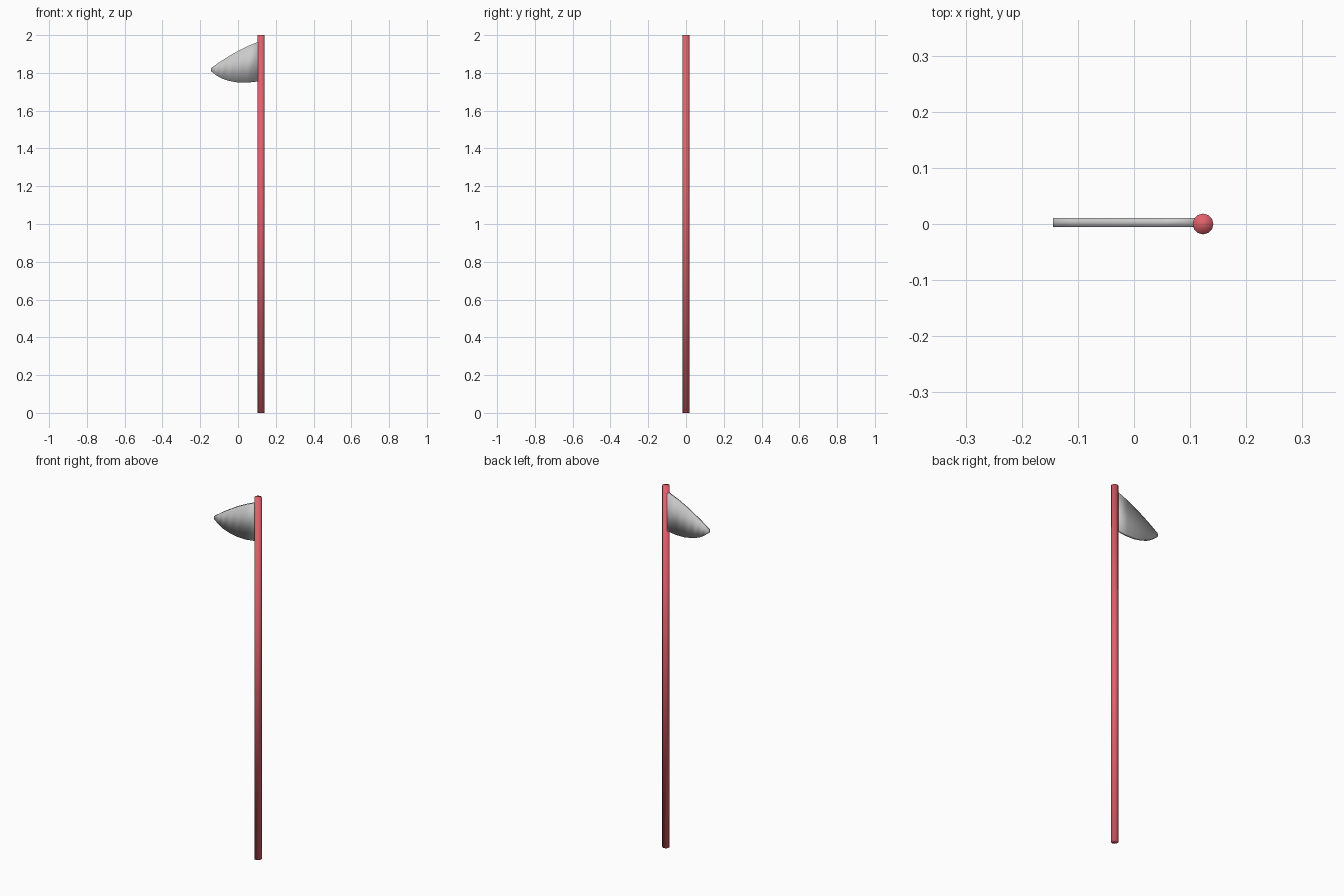
import bpy, bmesh

if "Cube" in bpy.data.objects:
    bpy.data.objects.remove(bpy.data.objects["Cube"])

# Pole: thin red cylinder
bpy.ops.mesh.primitive_cylinder_add(vertices=12, radius=0.0185, depth=2, location=(0.123, 0, 1))
pole = bpy.context.object
pole.name = "pole"
bpy.ops.object.shade_smooth()
red = bpy.data.materials.new("red")
red.diffuse_color = (0.75, 0.12, 0.15, 1)
red.use_nodes = True
red.node_tree.nodes["Principled BSDF"].inputs["Base Color"].default_value = red.diffuse_color
pole.data.materials.append(red)

# Pennant: columns of (x, bottom z, top z) swept into a thin slab
columns = [(-0.144, 1.810, 1.825), (-0.115, 1.787, 1.845), (-0.087, 1.771, 1.864),
           (-0.045, 1.757, 1.890), (0.0, 1.749, 1.916), (0.05, 1.748, 1.941),
           (0.115, 1.756, 1.968)]
bm = bmesh.new()
rings = []
for x, lo, hi in columns:
    rings.append([bm.verts.new(p) for p in
                  ((x, -0.005, lo), (x, -0.005, hi), (x, 0.011, hi), (x, 0.011, lo))])
for a, b in zip(rings, rings[1:]):
    for i in range(4):
        j = (i + 1) % 4
        bm.faces.new((a[i], a[j], b[j], b[i]))
bm.faces.new(rings[0])
bm.faces.new(rings[-1])
bmesh.ops.recalc_face_normals(bm, faces=bm.faces)
for f in bm.faces:
    f.smooth = True
mesh = bpy.data.meshes.new("flag")
bm.to_mesh(mesh)
bm.free()
flag = bpy.data.objects.new("flag", mesh)
bpy.context.collection.objects.link(flag)
